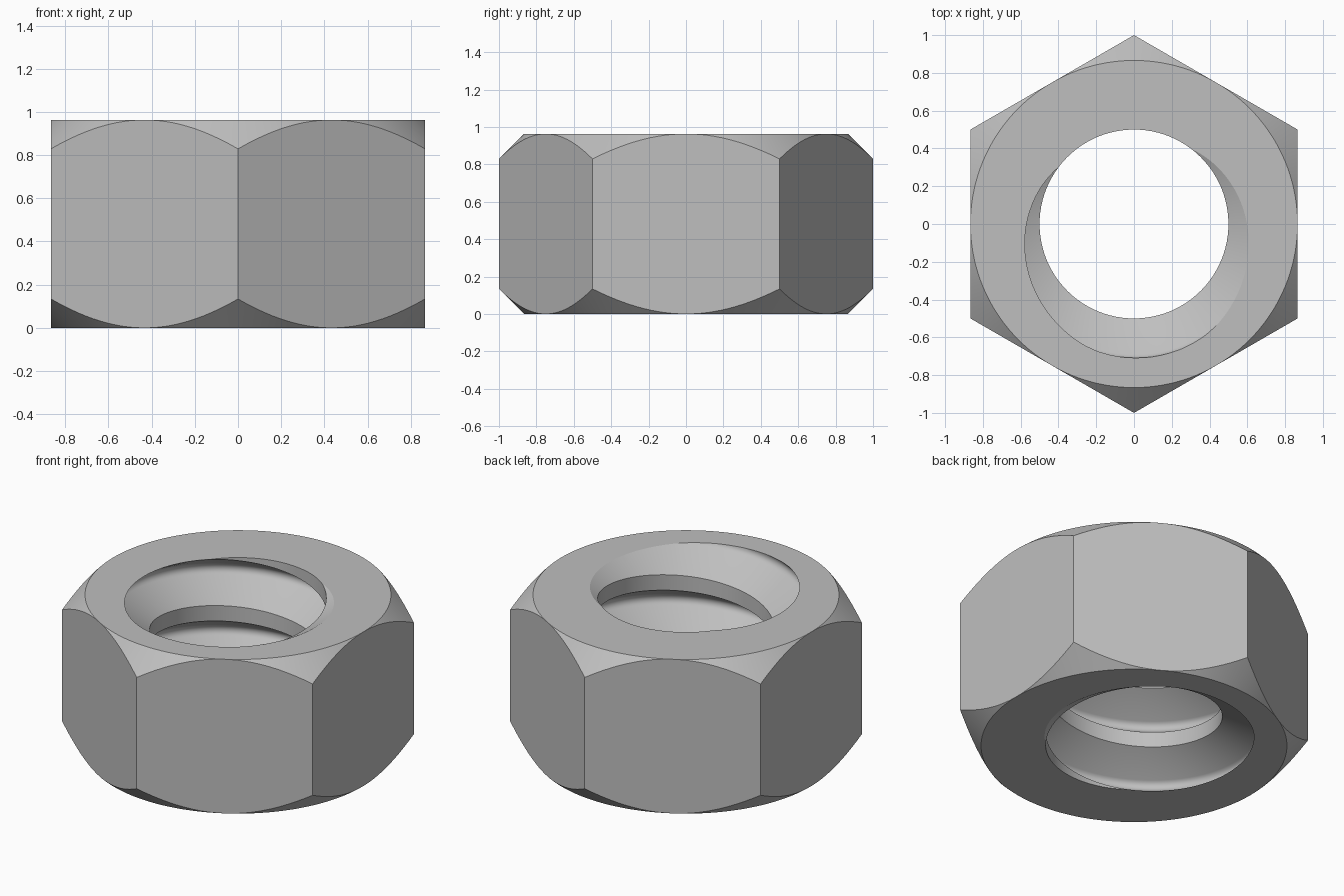
import bpy, bmesh
from math import sin, cos, pi, radians

default = bpy.data.objects.get("Cube")
if default:
    bpy.data.objects.remove(default, do_unlink=True)

HEIGHT = 0.963
APOTHEM = cos(pi / 6)
PITCH = 0.385
MINOR_R = 0.5
ROOT_R = 0.04            # rounding in the thread root
SEGS = 96                # steps per thread turn
SIDE_STEPS = 24          # steps along each hexagon side


def make_object(name, bm):
    bmesh.ops.recalc_face_normals(bm, faces=bm.faces[:])
    mesh = bpy.data.meshes.new(name)
    bm.to_mesh(mesh)
    bm.free()
    obj = bpy.data.objects.new(name, mesh)
    bpy.context.collection.objects.link(obj)
    return obj


# Hexagonal body with conical chamfers above and below
def hex_body():
    bm = bmesh.new()
    count = 6 * SIDE_STEPS
    rings = [[], [], [], []]
    for i in range(count):
        a = 2 * pi * i / count
        off = (a + pi / 6) % (pi / 3) - pi / 6
        r = APOTHEM / cos(off)
        drop = r - APOTHEM
        levels = ((APOTHEM, 0), (r, drop), (r, HEIGHT - drop), (APOTHEM, HEIGHT))
        for ring, (rad, z) in zip(rings, levels):
            ring.append(bm.verts.new((rad * cos(a), rad * sin(a), z)))
    for low, high in zip(rings, rings[1:]):
        for i in range(count):
            j = (i + 1) % count
            bm.faces.new((low[i], low[j], high[j], high[i]))
    bm.faces.new(rings[0])
    bm.faces.new(rings[-1])
    bmesh.ops.remove_doubles(bm, verts=bm.verts[:], dist=1e-5)
    return make_object("hex_nut", bm)


# Threaded plug that cuts the bore
def thread_plug():
    bm = bmesh.new()
    tip = MINOR_R + 0.375 * PITCH / math_tan30()
    centre = tip - 2 * ROOT_R
    profile = [(-PITCH / 8, MINOR_R), (PITCH / 8, MINOR_R)]
    for k in range(7):
        t = radians(-60 + 20 * k)
        profile.append((PITCH / 2 + ROOT_R * sin(t), centre + ROOT_R * cos(t)))
    phase = radians(98)
    rows = []
    for n in range(-5 * SEGS, 3 * SEGS):
        a = phase + 2 * pi * n / SEGS
        z = HEIGHT + PITCH * n / SEGS
        rows.append([bm.verts.new((r * cos(a), r * sin(a), z + dz)) for dz, r in profile])
    for n in range(len(rows) - 1):
        here, ahead = list(rows[n]), list(rows[n + 1])
        if n + 1 + SEGS < len(rows):
            here.append(rows[n + SEGS][0])
            ahead.append(rows[n + 1 + SEGS][0])
        for i in range(len(here) - 1):
            bm.faces.new((here[i], ahead[i], ahead[i + 1], here[i + 1]))
    # Trim just beyond the nut and close both ends
    for z, up in ((HEIGHT + 0.03, 1), (-0.03, -1)):
        geom = bm.verts[:] + bm.edges[:] + bm.faces[:]
        bmesh.ops.bisect_plane(bm, geom=geom, plane_co=(0, 0, z),
                               plane_no=(0, 0, up), clear_outer=True)
    bmesh.ops.holes_fill(bm, edges=[e for e in bm.edges if e.is_boundary], sides=0)
    return make_object("thread_cutter", bm)


def math_tan30():
    return sin(pi / 6) / cos(pi / 6)


nut = hex_body()
cutter = thread_plug()
cutter.hide_render = True

# Cut the threaded bore
bpy.ops.object.select_all(action='DESELECT')
nut.select_set(True)
bpy.context.view_layer.objects.active = nut
cut = nut.modifiers.new("thread", 'BOOLEAN')
cut.operation = 'DIFFERENCE'
cut.solver = 'EXACT'
cut.object = cutter
bpy.ops.object.modifier_apply(modifier=cut.name)
bpy.data.objects.remove(cutter, do_unlink=True)

# Plain grey metal
grey = bpy.data.materials.new("light_grey")
grey.use_nodes = True
colour = (0.52, 0.52, 0.52, 1)
grey.diffuse_color = colour
grey.node_tree.nodes["Principled BSDF"].inputs["Base Color"].default_value = colour
nut.data.materials.clear()
nut.data.materials.append(grey)

bpy.ops.object.shade_smooth_by_angle(angle=radians(30))
